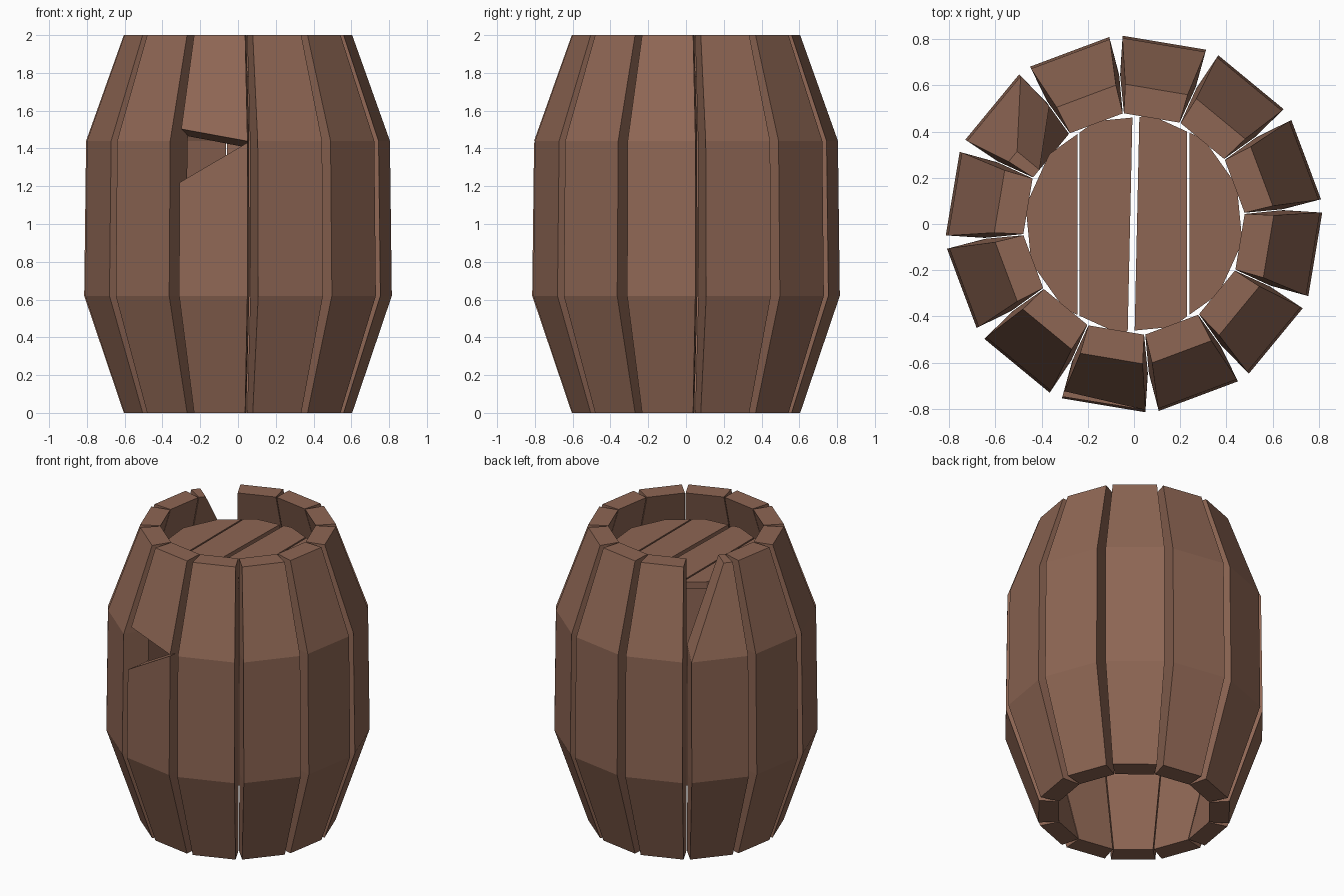
import bpy, bmesh
from math import radians, sin, cos, pi
from mathutils import Matrix, Vector

cube = bpy.data.objects.get("Cube")
if cube:
    bpy.data.objects.remove(cube)

wood = bpy.data.materials.new("brown_wood")
wood.use_nodes = True
colour = (0.27, 0.133, 0.088, 1)
wood.diffuse_color = colour
wood.node_tree.nodes["Principled BSDF"].inputs["Base Color"].default_value = colour

TURN = radians(-9.5)
COUNT = 12
# Height, outer radius, outer half width, inner radius, inner half width
SECTIONS = [(0, .59, .137, .465, .122), (.62, .795, .183, .63, .166),
            (1.44, .785, .182, .62, .164), (2, .59, .137, .465, .122)]


def finish(bm, name):
    bmesh.ops.recalc_face_normals(bm, faces=bm.faces)
    mesh = bpy.data.meshes.new(name)
    bm.to_mesh(mesh)
    bm.free()
    mesh.materials.append(wood)
    obj = bpy.data.objects.new(name, mesh)
    bpy.context.collection.objects.link(obj)
    return obj


def cut(bm, point, normal):
    """Remove what lies on the normal's side and close the hole."""
    geom = bm.verts[:] + bm.edges[:] + bm.faces[:]
    res = bmesh.ops.bisect_plane(bm, geom=geom, plane_co=Vector(point),
                                 plane_no=Vector(normal), clear_outer=True)
    edges = [e for e in res["geom_cut"] if isinstance(e, bmesh.types.BMEdge)]
    bmesh.ops.contextual_create(bm, geom=edges)


def stave(name, index, break_plane=None):
    """Bent plank along local x = outward, y = around the barrel."""
    bm = bmesh.new()
    rings = [[bm.verts.new(p) for p in ((ro, -wo, z), (ro, wo, z), (ri, wi, z), (ri, -wi, z))]
             for z, ro, wo, ri, wi in SECTIONS]
    for low, high in zip(rings, rings[1:]):
        for i in range(4):
            j = (i + 1) % 4
            bm.faces.new((low[i], low[j], high[j], high[i]))
    bm.faces.new(rings[0])
    bm.faces.new(rings[-1])
    if break_plane:
        cut(bm, *break_plane)
    bm.transform(Matrix.Rotation(TURN + index * 2 * pi / COUNT, 4, "Z"))
    return finish(bm, name)


# Ring of staves: one snapped at the top, one split in the middle
SNAPPED, SPLIT = 5, 9
for k in range(COUNT):
    if k == SNAPPED:
        stave("snapped_stave", k, ((.6, 0, 1.83), (0, -2.15, 1)))
    elif k == SPLIT:
        stave("split_stave_upper", k, ((.79, 0, 1.475), (.24, -.194, -1)))
        stave("split_stave_lower", k, ((.79, 0, 1.325), (0, -.58, 1)))
    else:
        stave(f"stave_{k + 1}", k)

# Lid planks cut from a thin twelve-sided disc
LID_TOP, LID_THICK, LID_RADIUS = 1.83, .05, .475
# Gap centre, half width, lean
gaps = [(-.24, .005, 0), (-.002, .015, .022), (.235, .005, 0)]
for n in range(4):
    bm = bmesh.new()
    ring = [bm.verts.new((LID_RADIUS * cos(TURN + i * pi / 6),
                          LID_RADIUS * sin(TURN + i * pi / 6), LID_TOP)) for i in range(COUNT)]
    face = bm.faces.new(ring)
    ext = bmesh.ops.extrude_face_region(bm, geom=[face], use_keep_orig=True)
    moved = [v for v in ext["geom"] if isinstance(v, bmesh.types.BMVert)]
    bmesh.ops.translate(bm, verts=moved, vec=(0, 0, -LID_THICK))
    if n > 0:
        x, half, lean = gaps[n - 1]
        cut(bm, (x + half, 0, 0), (-1, lean, 0))
    if n < 3:
        x, half, lean = gaps[n]
        cut(bm, (x - half, 0, 0), (1, -lean, 0))
    finish(bm, f"lid_plank_{n + 1}")
